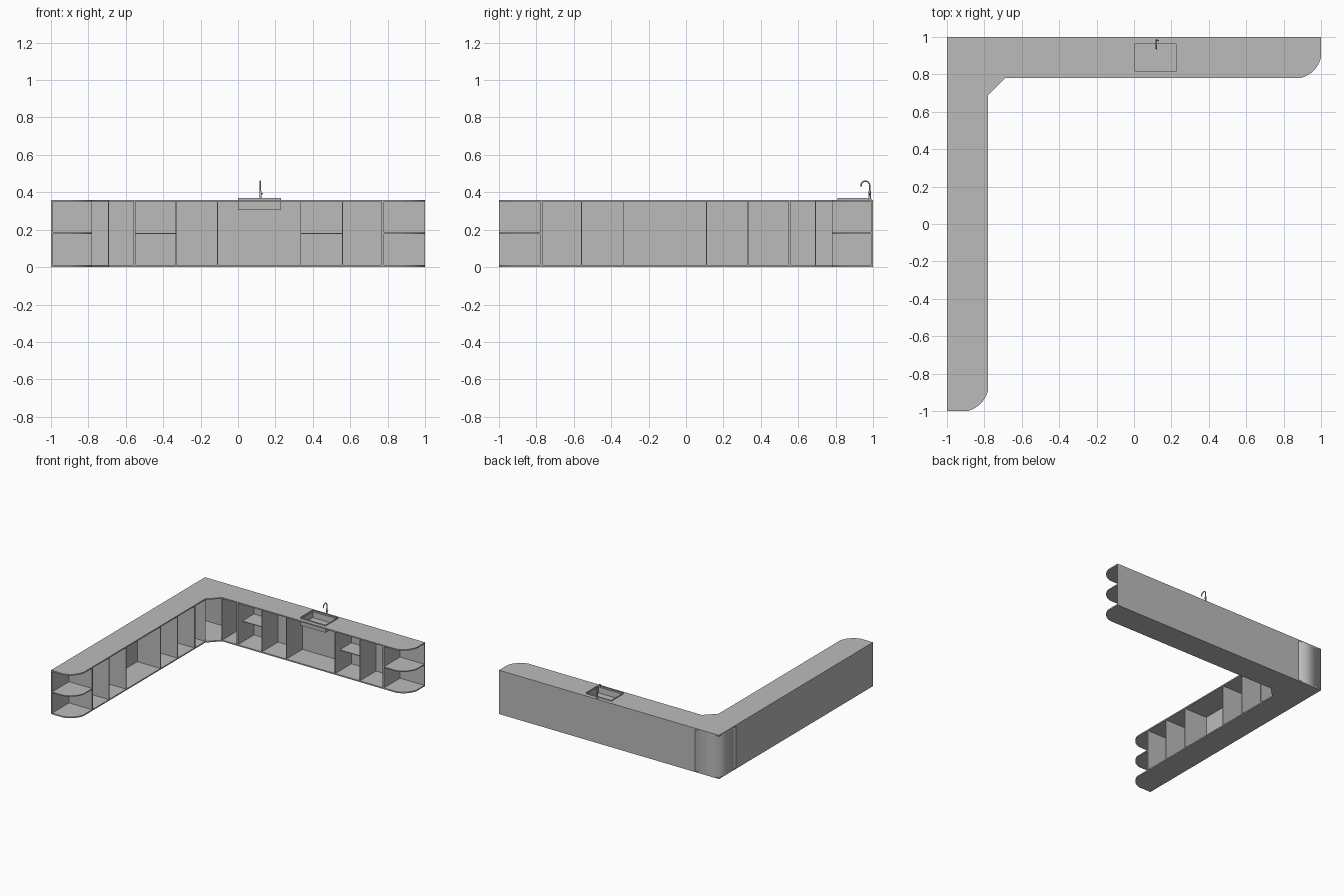
import bpy, bmesh, math
from mathutils import Vector

cube = bpy.data.objects.get("Cube")
if cube:
    bpy.data.objects.remove(cube, do_unlink=True)

grey = bpy.data.materials.new("plain_grey")
grey.use_nodes = True
GREY = (0.5, 0.5, 0.5, 1)
grey.diffuse_color = GREY
grey.node_tree.nodes["Principled BSDF"].inputs["Base Color"].default_value = GREY

HEIGHT, SLAB = 0.36, 0.01        # counter height and board thickness
FRONT, CUT = 0.78, 0.69          # front plane and corner cut
END, ROUND = 0.78, 0.89          # end shelf start and rounding start


def finish(name, bm):
    bmesh.ops.recalc_face_normals(bm, faces=bm.faces)
    mesh = bpy.data.meshes.new(name)
    bm.to_mesh(mesh)
    bm.free()
    mesh.materials.append(grey)
    obj = bpy.data.objects.new(name, mesh)
    bpy.context.collection.objects.link(obj)
    return obj


def prism(name, outline, z0, z1):
    """Extrude a flat outline from z0 to z1."""
    bm = bmesh.new()
    face = bm.faces.new([bm.verts.new((x, y, z0)) for x, y in outline])
    ext = bmesh.ops.extrude_face_region(bm, geom=[face])
    tops = [v for v in ext["geom"] if isinstance(v, bmesh.types.BMVert)]
    bmesh.ops.translate(bm, verts=tops, vec=(0, 0, z1 - z0))
    return finish(name, bm)


def box(name, x0, x1, y0, y1, z0, z1, flip=False):
    pts = [(x0, y0), (x1, y0), (x1, y1), (x0, y1)]
    return prism(name, [swap(p) for p in pts] if flip else pts, z0, z1)


def swap(p):
    """Reflect a point of the back run onto the side run."""
    return (-p[1], -p[0])


def cylinder(name, centre, radius, depth, sides=16):
    bm = bmesh.new()
    bmesh.ops.create_cone(bm, cap_ends=True, segments=sides, radius1=radius,
                          radius2=radius, depth=depth)
    bmesh.ops.translate(bm, verts=bm.verts, vec=centre)
    return finish(name, bm)


def tube(name, points, radius):
    curve = bpy.data.curves.new(name, "CURVE")
    curve.dimensions = "3D"
    curve.bevel_depth, curve.bevel_resolution = radius, 3
    curve.use_fill_caps = True
    spline = curve.splines.new("POLY")
    spline.points.add(len(points) - 1)
    for p, co in zip(spline.points, points):
        p.co = (*co, 1)
    curve.materials.append(grey)
    obj = bpy.data.objects.new(name, curve)
    bpy.context.collection.objects.link(obj)
    return obj


# Shallow rounded end, from the front edge round to the end edge
a, b = Vector((ROUND, FRONT)), Vector((1, ROUND))
bulge = Vector((1, -1)).normalized() * 0.022
rounding = []
for i in range(13):
    t = i / 12
    p = a.lerp(b, t) + bulge * 4 * t * (1 - t)
    rounding.append((min(p.x, 1), max(p.y, FRONT)))

# L-shaped worktop and floor board
half = [(-CUT, FRONT)] + rounding + [(1, 1)]
outline = half + [(-1, 1)] + [swap(p) for p in reversed(half)]
floor = prism("floor_board", outline, 0, SLAB)
worktop = prism("worktop", outline, HEIGHT - SLAB, HEIGHT)

# Sink opening in the worktop
SX0, SX1, SY0, SY1, SZ0, SZ1 = 0.0, 0.23, 0.81, 0.97, 0.305, 0.37
RIM = 0.006
cutter = box("sink_cutter", SX0 + RIM, SX1 - RIM, SY0 + RIM, SY1 - RIM, 0.3, 0.4)
cutter.hide_render = True
hole = worktop.modifiers.new("sink_hole", "BOOLEAN")
hole.operation, hole.object, hole.solver = "DIFFERENCE", cutter, "EXACT"
bpy.context.view_layer.objects.active = worktop
bpy.ops.object.modifier_apply(modifier=hole.name)
bpy.data.objects.remove(cutter, do_unlink=True)

# Both cabinet runs: back wall, dividers and rounded end shelf
Z0, Z1 = SLAB, HEIGHT - SLAB
MID = 0.18
for run, flip in (("back", False), ("side", True)):
    box(run + "_run_wall", -FRONT, 1, 1 - SLAB, 1, Z0, Z1, flip)
    for i, (x, thick) in enumerate([(-0.56, 0.012), (-0.334, 0.005), (-0.112, 0.005),
                                    (0.333, 0.005), (0.557, 0.005), (END - 0.012, 0.012)]):
        box(f"{run}_run_divider_{i + 1}", x, x + thick, FRONT, 1 - SLAB, Z0, Z1, flip)
    box(run + "_corner_divider", -CUT - 0.005, -CUT, FRONT, 1 - SLAB, Z0, Z1, flip)
    shelf = [(END, FRONT)] + rounding + [(1, 1 - SLAB), (END, 1 - SLAB)]
    prism(run + "_end_shelf", [swap(p) for p in shelf] if flip else shelf,
          MID - 0.004, MID + 0.004)

# Middle shelves of the back run
for i, x in enumerate((-0.548, 0.338)):
    box(f"middle_shelf_{i + 1}", x, x + 0.218, FRONT + 0.06, 1 - SLAB, MID - 0.003, MID + 0.003)

# Softly shaded corner wall
t = 1 - SLAB
corner = prism("corner_wall", [(-1, FRONT), (-1, 1), (-FRONT, 1), (-FRONT, t), (-t, t),
                               (-t, FRONT)], Z0, Z1)
for face in corner.data.polygons:
    face.use_smooth = abs(face.normal.z) < 0.5

# Sink basin: an open box with thickness
bm = bmesh.new()
bmesh.ops.create_cube(bm, size=1)
for v in bm.verts:
    v.co = (SX1 if v.co.x > 0 else SX0, SY1 if v.co.y > 0 else SY0, SZ1 if v.co.z > 0 else SZ0)
top = max(bm.faces, key=lambda f: f.calc_center_median().z)
bmesh.ops.inset_region(bm, faces=[top], thickness=RIM)
bmesh.ops.translate(bm, verts=top.verts, vec=(0, 0, SZ0 - SZ1 + 0.005))
finish("sink_basin", bm)
cylinder("sink_drain", (0.12, 0.88, SZ0 + 0.006), 0.007, 0.003)

# Tap: body, bent spout and small lever
TX, TY = 0.12, 0.982
cylinder("tap_base", (TX, TY, HEIGHT + 0.003), 0.01, 0.006)
body = cylinder("tap_body", (TX, TY, 0.383), 0.006, 0.046)
R = 0.023
spout = [(TX, TY, 0.4)] + [
    (TX, TY - R + R * math.cos(a), 0.437 + R * math.sin(a))
    for a in (math.pi * 1.1 * i / 12 for i in range(13))]
tube("tap_spout", spout, 0.004)
tube("tap_lever", [(TX, TY, 0.385), (TX + 0.012, TY - 0.002, 0.395)], 0.003)

bpy.ops.object.select_all(action="DESELECT")
body.select_set(True)
bpy.context.view_layer.objects.active = body
bpy.ops.object.shade_smooth_by_angle()
